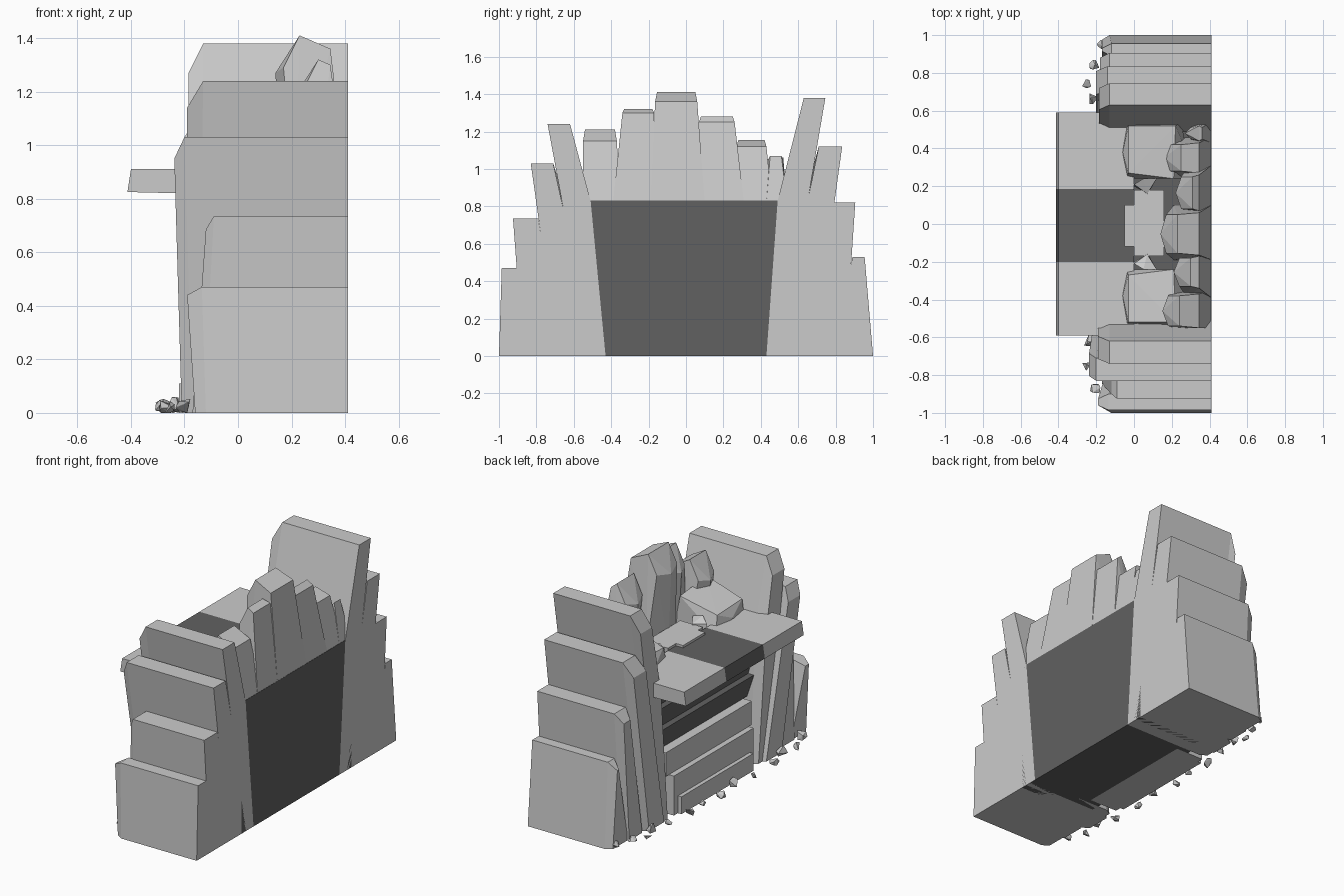
import bpy, bmesh, random
from mathutils import Vector

if "Cube" in bpy.data.objects:
    bpy.data.objects.remove(bpy.data.objects["Cube"])

random.seed(4)
dark = bpy.data.materials.new("dark_stone")
dark.diffuse_color = (0.12, 0.12, 0.12, 1)
dark.use_nodes = True
dark.node_tree.nodes["Principled BSDF"].inputs["Base Color"].default_value = dark.diffuse_color
BACK = 0.41


def finish(name, bm, mat=None):
    bmesh.ops.recalc_face_normals(bm, faces=bm.faces)
    mesh = bpy.data.meshes.new(name)
    bm.to_mesh(mesh)
    bm.free()
    if mat:
        mesh.materials.append(mat)
    ob = bpy.data.objects.new(name, mesh)
    bpy.context.collection.objects.link(ob)
    return ob


def hull(name, pts, mat=None):
    bm = bmesh.new()
    for p in pts:
        bm.verts.new(p)
    res = bmesh.ops.convex_hull(bm, input=bm.verts)
    junk = [v for v in res["geom_interior"] if isinstance(v, bmesh.types.BMVert)]
    bmesh.ops.delete(bm, geom=junk, context="VERTS")
    bmesh.ops.dissolve_limit(bm, angle_limit=0.02, verts=bm.verts, edges=bm.edges)
    return finish(name, bm, mat)


def box(name, x0, x1, y0, y1, z0, z1, mat=None, lean=0.0):
    # lean pushes the top of the front face forward
    return hull(name, [(x, y, z) for y in (y0, y1) for x, z in
                       ((x0, z0), (x0 - lean, z1), (x1, z0), (x1, z1))], mat)


def slab(name, prof, x_edge, x_nose, drop, x_foot):
    """Leaning slab: yz profile (outer foot, outer top, inner top, ..., inner foot)
    swept to the back, with a chamfered nose."""
    bm = bmesh.new()
    top = max(z for _, z in prof)
    mid = sum(y for y, _ in prof) / len(prof)
    rings = []
    for k in range(3):
        ring = []
        for y, z in prof:
            if k == 0:
                p = (BACK, y, z)
            elif k == 1:
                p = (x_edge if z > 0 else x_foot + 0.04, y, z)
            else:
                p = (x_nose if z > 0 else x_foot,
                     y + (0.025 if mid > y else -0.025), z - drop if z == top else z)
            ring.append(bm.verts.new(p))
        rings.append(ring)
    n = len(prof)
    for a, b in zip(rings, rings[1:]):
        for i in range(n):
            bm.faces.new((a[i], a[(i + 1) % n], b[(i + 1) % n], b[i]))
    bm.faces.new(rings[0])
    bm.faces.new(rings[-1])
    return finish(name, bm)


# Stepped, fanned side slabs
slab("left_slab_1", [(-1, 0), (-.985, .47), (-.90, .47), (-.80, 0)], -.135, -.19, .03, -.16)
slab("left_slab_2", [(-.87, 0), (-.925, .735), (-.79, .735), (-.67, 0)], -.09, -.12, .05, -.17)
slab("left_slab_3", [(-.685, 0), (-.83, 1.03), (-.71, 1.03), (-.48, 0)], -.20, -.238, .08, -.21)
slab("left_slab_4", [(-.51, 0), (-.74, 1.24), (-.62, 1.24), (-.51, .83), (-.43, 0)],
     -.13, -.19, .10, -.19)
slab("right_slab_1", [(1, 0), (.955, .53), (.89, .53), (.80, 0)], -.12, -.17, .05, -.17)
slab("right_slab_2", [(.85, 0), (.905, .82), (.79, .82), (.67, 0)], -.13, -.18, .06, -.18)
slab("right_slab_3", [(.68, 0), (.835, 1.12), (.71, 1.12), (.48, 0)], -.14, -.20, .09, -.20)
slab("right_slab_4", [(.51, 0), (.745, 1.38), (.63, 1.38), (.49, .83), (.43, 0)],
     -.13, -.185, .11, -.19)

# Core block and the planks on its front
box("core", -.08, BACK, -.55, .55, 0, .83, dark)
box("front_plank_low", -.22, 0, -.36, .36, 0, .11)
box("front_plank_mid", -.195, 0, -.40, .40, 0, .25)
box("front_plank_upper", -.16, 0, -.43, .43, .25, .40)
for i in range(3):
    z = .40 + .14 * i
    box(f"recess_plank_{i}", -.10, 0, -.48, .48, z, z + .14, dark, lean=.04)

# Table top in three pieces
for name, y0, y1, m in (("table_left", -.59, -.2, None), ("table_middle", -.2, .185, dark),
                        ("table_right", .185, .59, None)):
    hull(name, [(x, y, z) for y in (y0, y1) for x, z in
                ((-.413, .825), (-.40, .91), (0, .815), (0, .91))], m)
box("table_ledge", -.05, 0, -.12, .10, .83, .925)
box("flat_block", 0, .16, -.17, .18, .82, .925)

# Low rocks at both ends of the table
for s in (-1, 1):
    hull("table_rock", [(x, s * y, z) for x, y, z in (
        (-.04, .24, .85), (-.04, .53, .85), (.25, .24, .83), (.25, .54, .83),
        (-.06, .38, .92), (-.03, .27, .97), (-.03, .52, .98),
        (.21, .24, 1.04), (.22, .52, 1.06), (.28, .38, .95))])
    hull("table_chip", [(.0, s * .21, .93), (.07, s * .16, .93), (.12, s * .24, .94),
                        (.05, s * .24, .96), (.0, s * .2, .85), (.12, s * .24, .85),
                        (.08, s * .17, .85)])


def crystal(base0, base1, top0, top1, xf, z, z_back):
    m = (top0 + top1) / 2
    hull("back_crystal", [
        (BACK, base0, .82), (BACK, base1, .82), (xf + .07, base0, .82), (xf + .07, base1, .82),
        (xf + .02, m, .82), (.345, top0, z_back), (.345, top1, z_back),
        (xf + .09, top0 + .01, z), (xf + .09, top1 - .01, z),
        (xf + .03, top0 + .01, z - .12), (xf + .03, top1 - .01, z - .12), (xf, m, z - .14)])


# Row of crystals along the back edge
crystal(-.55, -.35, -.55, -.37, .15, 1.21, 1.15)
crystal(-.39, -.18, -.34, -.17, .21, 1.32, 1.30)
crystal(-.19, .10, -.165, .06, .14, 1.41, 1.36)
crystal(.07, .31, .07, .26, .22, 1.28, 1.25)
crystal(.25, .46, .27, .43, .16, 1.155, 1.12)
crystal(.43, .54, .44, .52, .27, 1.07, 1.05)

# Pebbles along the foot of the front
spots = [(-.26, -.75), (-.25, .74), (-.21, .84), (-.22, .66), (-.17, .95), (-.27, -.5),
         (-.24, -.62), (-.28, -.3), (-.25, -.12), (-.28, .05), (-.25, .2), (-.28, .36),
         (-.24, .52), (-.20, -.87)]
for i, (x, y) in enumerate(spots):
    r = random.uniform(.024, .036)
    pts = []
    for _ in range(9):
        d = Vector([random.gauss(0, 1) for _ in range(3)]).normalized() * r
        pts.append((x + d.x, y + d.y, max(0, d.z + r * .7)))
    hull(f"pebble_{i}", pts)
